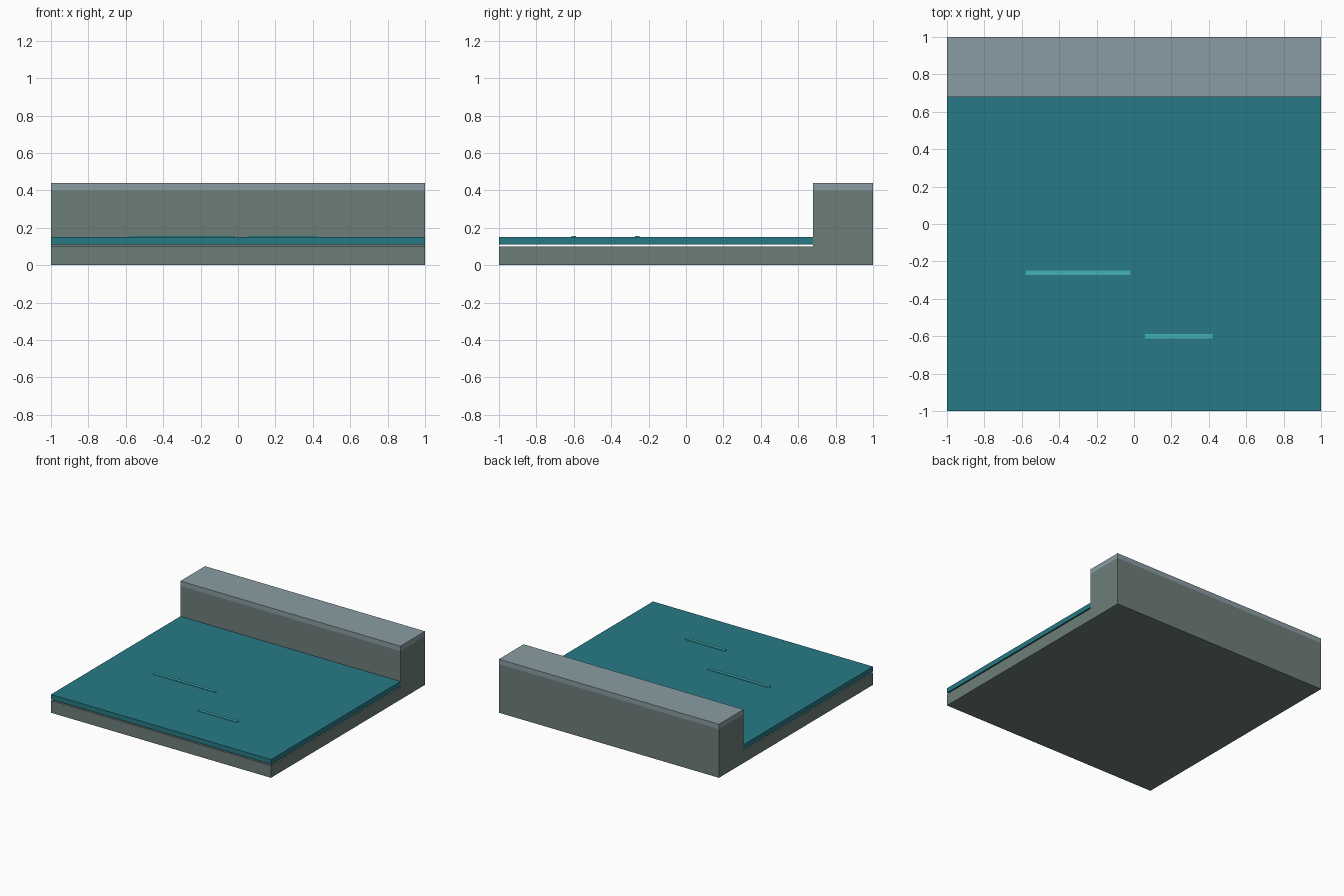
import bpy

if "Cube" in bpy.data.objects:
    bpy.data.objects.remove(bpy.data.objects["Cube"])


def material(name, rgb):
    m = bpy.data.materials.new(name)
    m.diffuse_color = (*rgb, 1)
    m.use_nodes = True
    m.node_tree.nodes["Principled BSDF"].inputs["Base Color"].default_value = m.diffuse_color
    return m


def extrude_x(name, profile, x0, x1, mat):
    """Extrude a closed (y, z) profile along x."""
    n = len(profile)
    verts = [(x, y, z) for x in (x0, x1) for y, z in profile]
    faces = [tuple(reversed(range(n))), tuple(range(n, 2 * n))]
    faces += [(i, (i + 1) % n, n + (i + 1) % n, n + i) for i in range(n)]
    mesh = bpy.data.meshes.new(name)
    mesh.from_pydata(verts, [], faces)
    mesh.materials.append(mat)
    obj = bpy.data.objects.new(name, mesh)
    bpy.context.collection.objects.link(obj)
    return obj


def box(name, x, y, z, mat):
    profile = [(y[0], z[0]), (y[1], z[0]), (y[1], z[1]), (y[0], z[1])]
    return extrude_x(name, profile, x[0], x[1], mat)


stone = material("stone", (0.155, 0.21, 0.195))
coping = material("coping", (0.255, 0.335, 0.37))
water = material("water", (0.02, 0.195, 0.24))
foam = material("foam", (0.055, 0.45, 0.48))

# Stone bed with the raised bank at the back
extrude_x("bed_and_bank",
          [(-1, 0), (1, 0), (1, 0.4), (0.68, 0.4), (0.68, 0.1), (-1, 0.1)],
          -1, 1, stone)

# Pale cap on the bank
box("bank_cap", (-1, 1), (0.68, 1), (0.4, 0.44), coping)

# Water sheet, floating just above the bed
box("water_sheet", (-1, 1), (-1, 0.68), (0.11, 0.15), water)

# Ripples on the water: centre x, centre y, length
for i, (cx, cy, length) in enumerate([(-0.3, -0.26, 0.56), (0.24, -0.6, 0.36)]):
    box(f"ripple_{i + 1}", (cx - length / 2, cx + length / 2),
        (cy - 0.0125, cy + 0.0125), (0.148, 0.156), foam)
